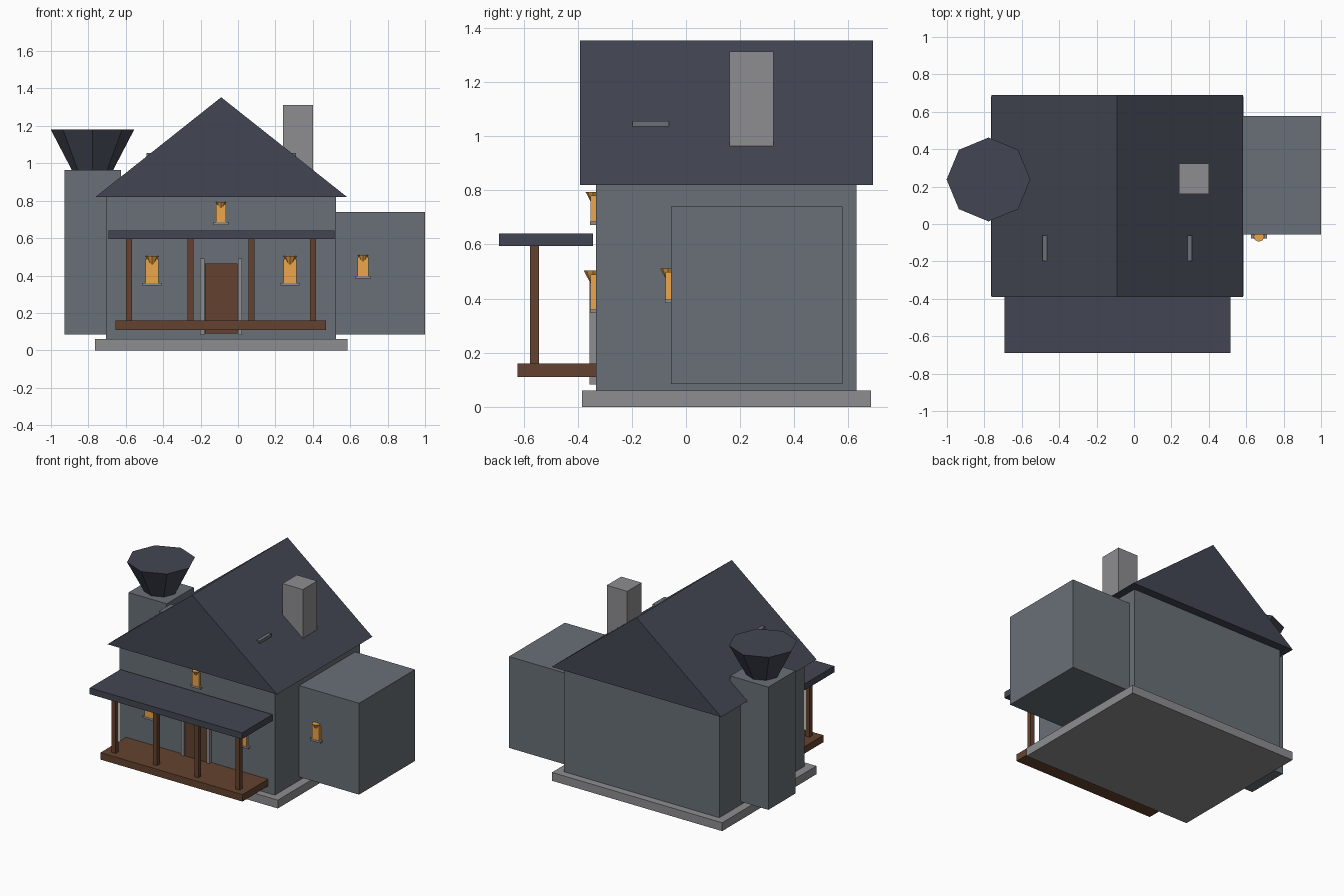
import bpy, bmesh
from math import pi
from mathutils import Matrix

if "Cube" in bpy.data.objects:
    bpy.data.objects.remove(bpy.data.objects["Cube"])


def material(name, rgb):
    m = bpy.data.materials.new(name)
    m.diffuse_color = (*rgb, 1)
    m.use_nodes = True
    m.node_tree.nodes["Principled BSDF"].inputs["Base Color"].default_value = m.diffuse_color
    return m


SLATE = material("slate_roof", (0.055, 0.061, 0.085))
WALL = material("blue_grey_wall", (0.14, 0.16, 0.18))
STONE = material("stone", (0.27, 0.27, 0.28))
WOOD = material("wood", (0.127, 0.055, 0.029))
AMBER = material("amber_glass", (0.85, 0.38, 0.07))


def finish(bm, name, mat):
    bmesh.ops.recalc_face_normals(bm, faces=bm.faces)
    mesh = bpy.data.meshes.new(name)
    bm.to_mesh(mesh)
    bm.free()
    mesh.materials.append(mat)
    ob = bpy.data.objects.new(name, mesh)
    bpy.context.collection.objects.link(ob)
    return ob


def box(name, mat, x, y, z):
    """Box given by its (min, max) range on each axis."""
    bm = bmesh.new()
    size = [b - a for a, b in (x, y, z)]
    mid = [(a + b) / 2 for a, b in (x, y, z)]
    bmesh.ops.create_cube(bm, size=1, matrix=Matrix.Translation(mid) @ Matrix.Diagonal((*size, 1)))
    return finish(bm, name, mat)


def funnel(name, mat, x, y, top, radius, height):
    """Eight-sided cone with its point facing down."""
    bm = bmesh.new()
    place = Matrix.Translation((x, y, top - height / 2)) @ Matrix.Rotation(pi, 4, 'X')
    bmesh.ops.create_cone(bm, cap_ends=True, segments=8, radius1=radius, radius2=0,
                          depth=height, matrix=place)
    bmesh.ops.remove_doubles(bm, verts=bm.verts, dist=1e-5)
    return finish(bm, name, mat)


def window(name, x, wall_y, z, width, height):
    """Glass pane with a stone sill and a small flared hood; z is the sill bottom."""
    w = width / 2
    box(name + "_sill", STONE, (x - w * 1.45, x + w * 1.45), (wall_y - 0.022, wall_y), (z, z + 0.014))
    box(name + "_glass", AMBER, (x - w, x + w), (wall_y - 0.02, wall_y), (z + 0.014, z + height * 0.9))
    funnel(name + "_hood", AMBER, x, wall_y - 0.01, z + height, w, w * 1.92)


# main house
box("foundation", STONE, (-0.765, 0.585), (-0.384, 0.683), (0, 0.06))
box("house_body", WALL, (-0.705, 0.525), (-0.333, 0.63), (0.06, 0.82))

# gable roof: extruded triangle
bm = bmesh.new()
tri = bm.faces.new([bm.verts.new((x, -0.391, z)) for x, z in ((-0.762, 0.82), (0.583, 0.82), (-0.09, 1.353))])
ext = bmesh.ops.extrude_face_region(bm, geom=[tri])
bmesh.ops.translate(bm, vec=(0, 1.081, 0), verts=[v for v in ext["geom"] if isinstance(v, bmesh.types.BMVert)])
finish(bm, "gable_roof", SLATE)

# side wing, chimney and corner tower
box("side_wing", WALL, (0.52, 1.0), (-0.056, 0.578), (0.085, 0.74))
box("chimney", STONE, (0.24, 0.402), (0.16, 0.323), (0.88, 1.313))
box("tower", WALL, (-0.928, -0.625), (0.085, 0.392), (0.085, 0.965))
funnel("tower_cap", SLATE, -0.778, 0.238, 1.182, 0.224, 0.43)

# dormers mostly sunk in both roof slopes
for side, label in ((-1, "left"), (1, "right")):
    xs = sorted((-0.09 + side * 0.4, -0.09 + side * 0.265))
    box(label + "_dormer", WALL, xs, (-0.198, -0.062), (0.92, 1.056))

# porch
box("porch_deck", WOOD, (-0.655, 0.471), (-0.622, -0.333), (0.11, 0.16))
box("porch_roof", SLATE, (-0.693, 0.515), (-0.69, -0.344), (0.595, 0.64))
for i in range(4):
    cx = -0.583 + i * 0.328
    box(f"porch_post_{i + 1}", WOOD, (cx - 0.016, cx + 0.016), (-0.577, -0.544), (0.16, 0.595))

# front door with side jambs
box("door", WOOD, (-0.177, -0.003), (-0.348, -0.33), (0.09, 0.464))
for side, label in ((-1, "left"), (1, "right")):
    cx = -0.09 + side * 0.101
    box(label + "_door_jamb", STONE, (cx - 0.011, cx + 0.011), (-0.356, -0.33), (0.082, 0.492))

# windows
window("left_window", -0.459, -0.333, 0.346, 0.07, 0.158)
window("right_window", 0.279, -0.333, 0.346, 0.07, 0.158)
window("attic_window", -0.091, -0.333, 0.671, 0.055, 0.122)
window("wing_window", 0.668, -0.056, 0.383, 0.058, 0.128)
